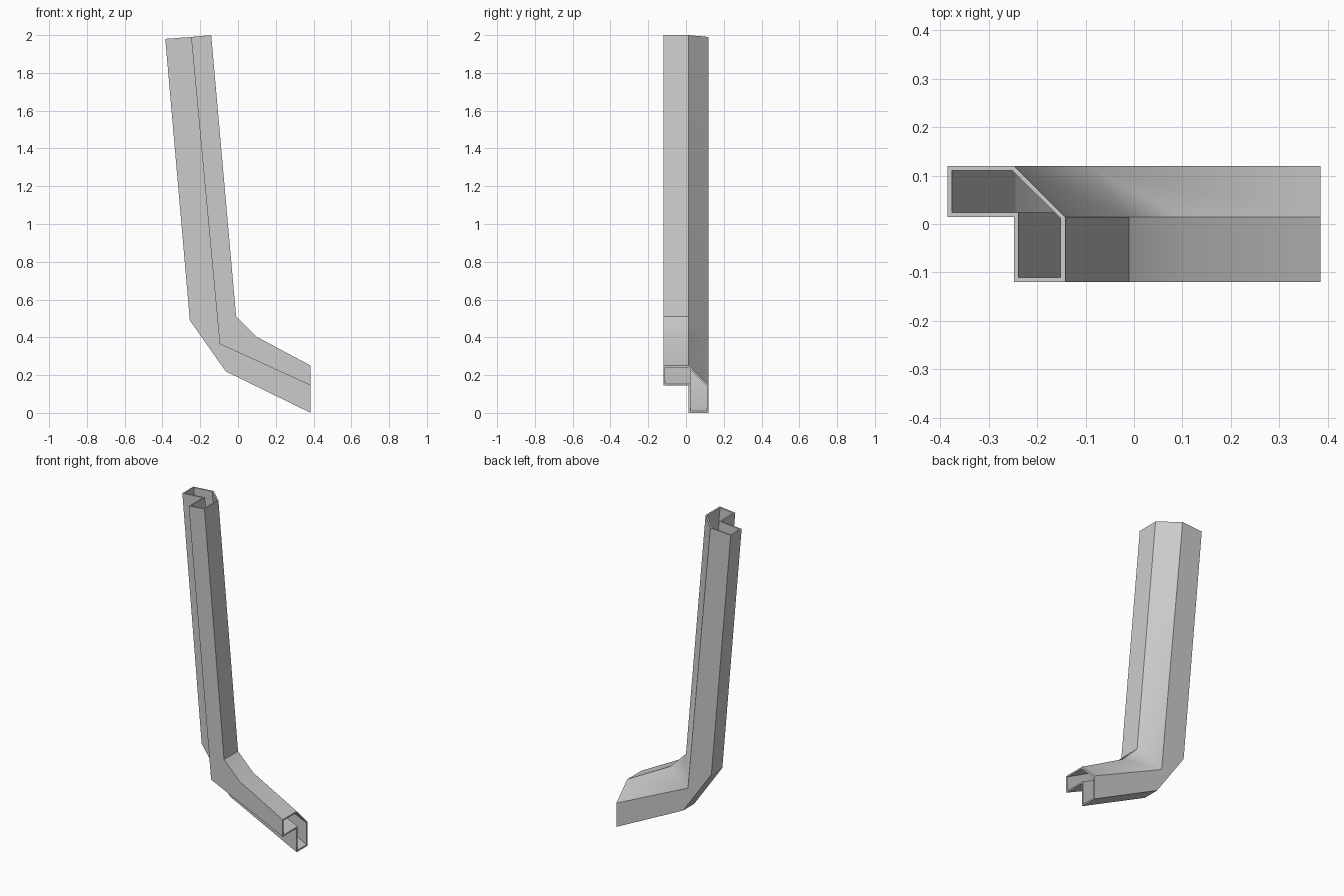
import bpy, bmesh, math
from mathutils import Vector

cube = bpy.data.objects.get("Cube")
if cube:
    bpy.data.objects.remove(cube)

# Plain grey finish
grey = bpy.data.materials.new("plain grey")
grey.use_nodes = True
colour = (0.6, 0.6, 0.6, 1)
grey.diffuse_color = colour
grey.node_tree.nodes["Principled BSDF"].inputs["Base Color"].default_value = colour

# Side-view rails of the bent tube (x, z): outer bend, middle line, inner bend
RAILS = [
    [(-0.385, 1.98), (-0.255, 0.49), (-0.065, 0.22), (0.385, 0.0)],
    [(-0.248, 1.99), (-0.097, 0.365), (-0.097, 0.365), (0.385, 0.145)],
    [(-0.142, 2.0), (-0.01, 0.51), (0.095, 0.405), (0.385, 0.25)],
]
RINGS = len(RAILS[0])

# Stepped cross-section as (position across the rails, y)
BACK, STEP, WALL = 0.12, 0.0145, 0.009
outer = [(0, STEP), (0, BACK), (1, BACK), (2, STEP),
         (2, -BACK), (1, -BACK), (1, STEP)]
inner = [(0.066, STEP + WALL), (0.066, BACK - WALL), (0.97, BACK - WALL),
         (1.91, STEP - 0.003), (1.91, WALL - BACK), (1.085, WALL - BACK),
         (1.085, STEP + WALL)]


def rail_point(u, y, ring):
    """Point at a position across the three rails on one ring."""
    i = min(int(u), 1)
    a, b = Vector(RAILS[i][ring]), Vector(RAILS[i + 1][ring])
    p = a.lerp(b, u - i)
    return (p.x, y, p.y)


bm = bmesh.new()


def sweep(profile):
    """Skin one profile along the rails and return its rings."""
    rings = [[bm.verts.new(rail_point(u, y, r)) for u, y in profile]
             for r in range(RINGS)]
    for a, b in zip(rings, rings[1:]):
        bridge(a, b)
    return rings


def bridge(a, b):
    n = len(a)
    for i in range(n):
        j = (i + 1) % n
        bm.faces.new((a[i], a[j], b[j], b[i]))


# Outer skin, cavity and the rims joining them at both open ends
skin, cavity = sweep(outer), sweep(inner)
for end in (0, -1):
    bridge(skin[end], cavity[end])
bmesh.ops.remove_doubles(bm, verts=bm.verts[:], dist=0.0001)
bmesh.ops.recalc_face_normals(bm, faces=bm.faces[:])

mesh = bpy.data.meshes.new("bent_hollow_rail")
bm.to_mesh(mesh)
bm.free()
mesh.materials.append(grey)
rail = bpy.data.objects.new("bent_hollow_rail", mesh)
bpy.context.collection.objects.link(rail)

# Soften the shallow bends, keep the corners crisp
bpy.ops.object.select_all(action='DESELECT')
rail.select_set(True)
bpy.context.view_layer.objects.active = rail
bpy.ops.object.shade_smooth_by_angle(angle=math.radians(30))
